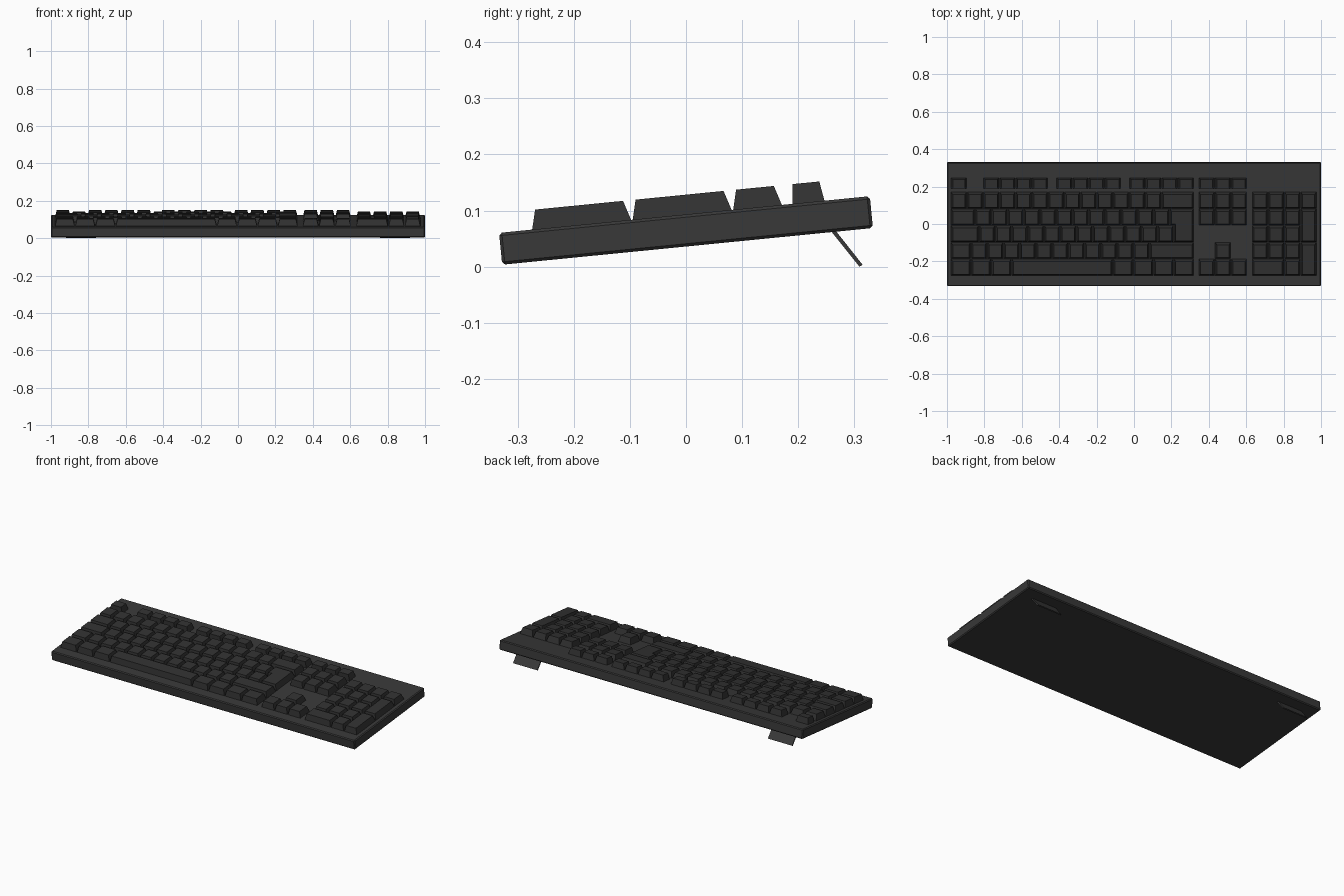
import bpy, bmesh, math
from mathutils import Matrix

if "Cube" in bpy.data.objects:
    bpy.data.objects.remove(bpy.data.objects["Cube"])

TILT = Matrix.Translation((0, 0, 0.0645)) @ Matrix.Rotation(math.radians(5.65), 4, 'X')
U, ROW = 0.0867, 0.09             # key pitch across and along
BASE_Z, TOP_Z = 0.027, 0.0635     # keycap bottom and top above the case centre
ROW0 = -0.274                     # front edge of the space-bar row
MAIN, NAV, PAD = -0.98, 0.345, 0.63


def material(name, v):
    m = bpy.data.materials.new(name)
    m.diffuse_color = (v, v, v, 1)
    m.use_nodes = True
    m.node_tree.nodes["Principled BSDF"].inputs["Base Color"].default_value = m.diffuse_color
    return m


def add_object(name, bm, mat, matrix=None):
    bmesh.ops.recalc_face_normals(bm, faces=bm.faces)
    if matrix:
        bm.transform(matrix)
    me = bpy.data.meshes.new(name)
    bm.to_mesh(me)
    bm.free()
    me.materials.append(mat)
    ob = bpy.data.objects.new(name, me)
    bpy.context.collection.objects.link(ob)
    return ob


def inset(pts, side, front, back):
    # Inset a counter-clockwise, axis-aligned outline
    out = []
    for i, p in enumerate(pts):
        x, y = p
        for a, b in ((pts[i - 1], p), (p, pts[(i + 1) % len(pts)])):
            if abs(a[1] - b[1]) < 1e-6:
                y = p[1] + (front if b[0] > a[0] else -back)
            else:
                x = p[0] + (-side if b[1] > a[1] else side)
        out.append((x, y))
    return out


def loft(bm, low, high, z0, z1):
    a = [bm.verts.new((x, y, z0)) for x, y in low]
    b = [bm.verts.new((x, y, z1)) for x, y in high]
    bm.faces.new(a[::-1])
    bm.faces.new(b)
    n = len(a)
    for i in range(n):
        j = (i + 1) % n
        bm.faces.new((a[i], a[j], b[j], b[i]))


def keycap(bm, outline, f=0.009, b=0.0115):
    low = inset(outline, 0.002, 0.001, 0.001)
    loft(bm, low, inset(low, 0.009, f, b), BASE_Z, TOP_Z)


def rect(x0, x1, y0, y1):
    return [(x0, y0), (x1, y0), (x1, y1), (x0, y1)]


def key_row(bm, x, row, widths, tall=1):
    y = ROW0 + row * ROW
    for w in widths:
        keycap(bm, rect(x, x + w * U, y, y + tall * ROW))
        x += w * U


case_mat = material("case_dark", 0.04)
key_mat = material("key_dark", 0.031)

# Case: tilted slab with small chamfers
bm = bmesh.new()
bmesh.ops.create_cube(bm, size=1)
bmesh.ops.scale(bm, vec=(2.0, 0.664, 0.057), verts=bm.verts)
bmesh.ops.bevel(bm, geom=bm.edges[:], offset=0.005, segments=1, affect='EDGES')
add_object("case", bm, case_mat, TILT)

# Main key block
bm = bmesh.new()
key_row(bm, MAIN, 0, [1.25] * 3 + [6.25] + [1.25] * 4)
key_row(bm, MAIN, 1, [1.25] + [1] * 11 + [2.75])
key_row(bm, MAIN, 2, [1.75] + [1] * 12)
key_row(bm, MAIN, 3, [1.5] + [1] * 12)
key_row(bm, MAIN, 4, [1] * 13 + [2])
add_object("main_keys", bm, key_mat, TILT)

# L-shaped return key
bm = bmesh.new()
xr, xa, xb = (MAIN + k * U for k in (15, 13.75, 13.5))
y0, y1, y2 = (ROW0 + k * ROW for k in (2, 3, 4))
keycap(bm, [(xa, y0), (xr, y0), (xr, y2), (xb, y2), (xb, y1), (xa, y1)])
add_object("return_key", bm, key_mat, TILT)

# Shallow function row
bm = bmesh.new()
starts = [(MAIN, 1), (NAV, 3)] + [(MAIN + k * U, 4) for k in (2, 6.5, 11)]
for x, n in starts:
    for i in range(n):
        keycap(bm, rect(x + i * U, x + (i + 1) * U, 0.192, 0.252), 0.004, 0.006)
add_object("function_keys", bm, key_mat, TILT)

# Navigation and arrow keys
bm = bmesh.new()
for r in (0, 3, 4):
    key_row(bm, NAV, r, [1] * 3)
key_row(bm, NAV + U, 1, [1])
add_object("navigation_keys", bm, key_mat, TILT)

# Number pad with two double-height keys
bm = bmesh.new()
key_row(bm, PAD, 0, [2, 1])
for r in (1, 2, 3):
    key_row(bm, PAD, r, [1] * 3)
key_row(bm, PAD, 4, [1] * 4)
for r in (0, 2):
    key_row(bm, PAD + 3 * U, r, [1], tall=2)
add_object("number_pad_keys", bm, key_mat, TILT)

# Fold-out feet under the back edge
profile = [(0.253, 0.070), (0.262, 0.070), (0.315, 0.003), (0.309, 0.0)]
for side, label in ((-1, "left"), (1, "right")):
    bm = bmesh.new()
    loft(bm, profile, profile, side * 0.84 - 0.08, side * 0.84 + 0.08)
    # profile (y, z) extruded along x
    for v in bm.verts:
        v.co = (v.co.z, v.co.x, v.co.y)
    add_object("foot_" + label, bm, case_mat)
